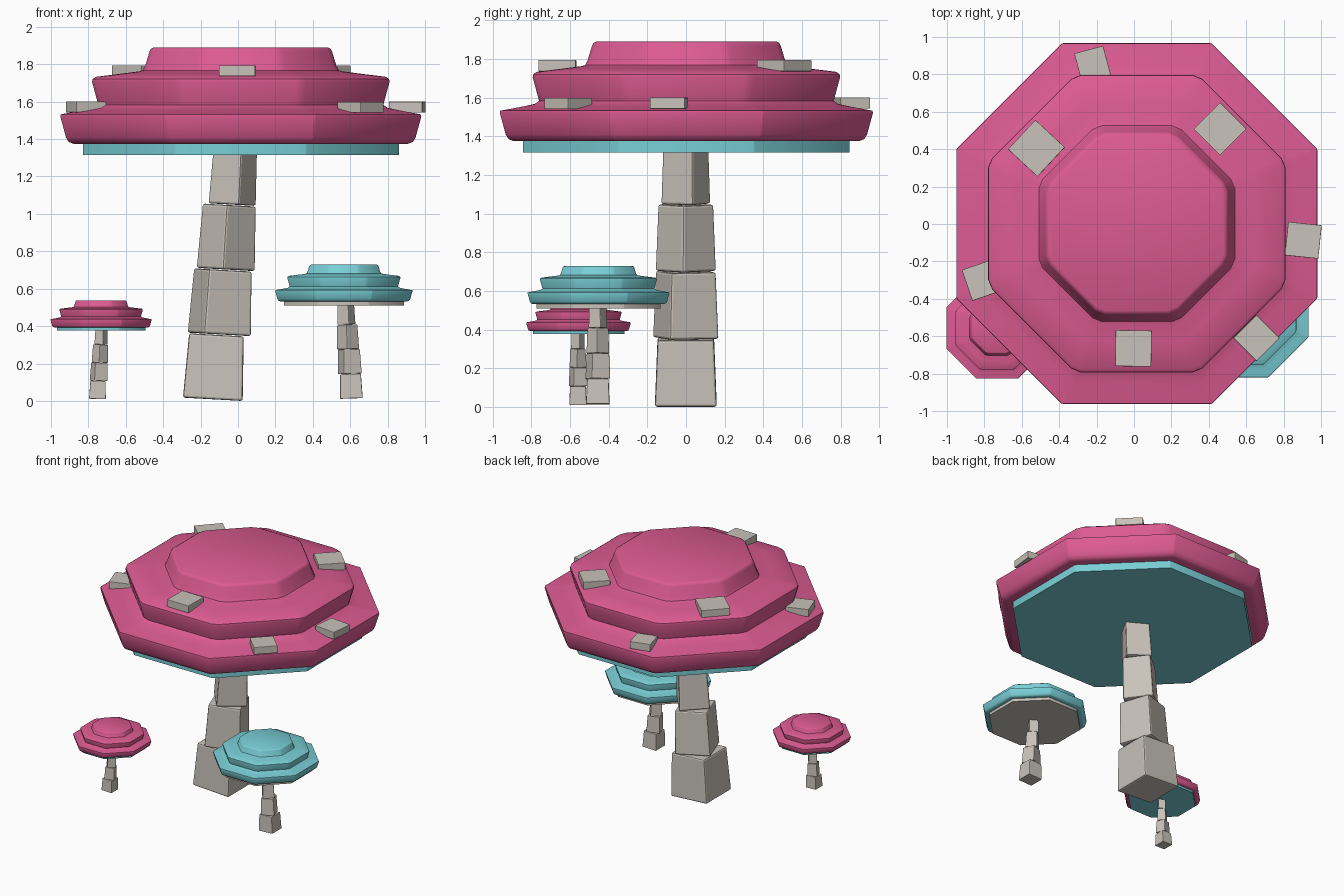
import bpy, bmesh, math
from mathutils import Matrix, Vector

if "Cube" in bpy.data.objects:
    bpy.data.objects.remove(bpy.data.objects["Cube"])


def material(name, rgb):
    m = bpy.data.materials.new(name)
    m.diffuse_color = (*rgb, 1.0)
    m.use_nodes = True
    m.node_tree.nodes["Principled BSDF"].inputs["Base Color"].default_value = m.diffuse_color
    return m


PINK = material("pink", (0.72, 0.105, 0.29))
TEAL = material("teal", (0.19, 0.62, 0.67))
STONE = material("pale_stone", (0.58, 0.54, 0.49))


def make_object(name, bm, mat, smooth_angle=None):
    bmesh.ops.recalc_face_normals(bm, faces=bm.faces[:])
    mesh = bpy.data.meshes.new(name)
    bm.to_mesh(mesh)
    bm.free()
    mesh.materials.append(mat)
    if smooth_angle:
        for p in mesh.polygons:
            p.use_smooth = True
        mesh.set_sharp_from_angle(angle=math.radians(smooth_angle))
    obj = bpy.data.objects.new(name, mesh)
    bpy.context.collection.objects.link(obj)
    return obj


def octagon_ring(bm, apothem, z, cut):
    """Octagon with flats on the axes; each corner is clipped by a small cut."""
    r = apothem / math.cos(math.pi / 8)
    pts = [Vector((r * math.cos(a), r * math.sin(a), z))
           for a in (math.pi / 8 + i * math.pi / 4 for i in range(8))]
    ring = []
    for i, p in enumerate(pts):
        for q in (pts[i - 1], pts[(i + 1) % 8]):
            ring.append(bm.verts.new(p + (q - p).normalized() * cut))
    return ring


def octagon_lathe(name, profile, mat, loc, s):
    """Stack octagon rings through (apothem, z, corner cut) and cap both ends."""
    bm = bmesh.new()
    rings = [octagon_ring(bm, *p) for p in profile]
    for a, b in zip(rings, rings[1:]):
        n = len(a)
        for i in range(n):
            j = (i + 1) % n
            bm.faces.new((a[i], a[j], b[j], b[i]))
    bm.faces.new(rings[0])
    bm.faces.new(rings[-1])
    bm.transform(Matrix.Translation(loc) @ Matrix.Scale(s, 4))
    return make_object(name, bm, mat, 40)


def block(name, size, top, height, matrix, bevel):
    """Slightly tapered stone block."""
    bm = bmesh.new()
    bmesh.ops.create_cube(bm, size=1.0)
    for v in bm.verts:
        k = size * (top if v.co.z > 0 else 2 - top)
        v.co = Vector((v.co.x * k, v.co.y * k, v.co.z * height))
    bmesh.ops.bevel(bm, geom=bm.edges[:], offset=bevel, segments=2,
                    profile=0.5, affect='EDGES')
    bm.transform(matrix)
    return make_object(name, bm, STONE)


# Three-tiered cap outline: (apothem, z, corner cut)
CAP = [
    (0.895, 1.375, .01), (0.92, 1.385, .01), (0.935, 1.41, .01),
    (0.965, 1.52, .006), (0.963, 1.532, .006), (0.85, 1.553, .01),
    (0.785, 1.567, .02), (0.762, 1.583, .03),
    (0.795, 1.705, .03), (0.793, 1.720, .03), (0.775, 1.733, .03),
    (0.63, 1.751, .03), (0.545, 1.762, .03), (0.524, 1.768, .03),
    (0.51, 1.795, .03), (0.488, 1.868, .03), (0.481, 1.882, .03),
    (0.465, 1.89, .03),
]
GILL = [(0.845, 1.315, .004), (0.845, 1.385, .004)]


def mushroom(name, x, y, z0, s, stem_x, step, tilt, cap_mat, gill_mat):
    loc = Vector((x, y, z0))
    octagon_lathe(name + "_cap", CAP, cap_mat, loc, s)
    octagon_lathe(name + "_gill_plate", GILL, gill_mat, loc, s)
    # Stem: four shrinking blocks, each twisted a further 20 degrees
    for i in range(4):
        m = (Matrix.Translation((stem_x + step * i * s, y - 0.003, z0 + (0.181 + 0.347 * i) * s))
             @ Matrix.Rotation(math.radians(tilt), 4, 'Y')
             @ Matrix.Rotation(math.radians(20 * i), 4, 'Z')
             @ Matrix.Scale(s, 4))
        block(f"{name}_stem_block_{i + 1}", 0.306 * 0.842 ** i, 0.955, 0.345, m, 0.012)


mushroom("large_mushroom", 0.015, 0.002, 0.0, 1.0, -0.125, 0.0345, 3.2, PINK, TEAL)
mushroom("small_pink_mushroom", -0.732, -0.556, 0.008, 0.28, -0.750, 0.023, 2.0, PINK, TEAL)
mushroom("small_teal_mushroom", 0.566, -0.453, 0.010, 0.38, 0.604, -0.023, -2.0, TEAL, STONE)

# Square spots on the large cap: x, y, z, size, turn in degrees
SPOTS = [
    (-0.522, 0.405, 1.765, 0.215, 47), (0.46, 0.508, 1.765, 0.20, 45),
    (-0.003, -0.665, 1.765, 0.193, -1), (0.905, -0.087, 1.571, 0.18, -6),
    (0.655, -0.61, 1.57, 0.175, 45), (-0.81, -0.30, 1.572, 0.175, 19),
    (-0.222, 0.855, 1.572, 0.16, 15),
]
for n, (x, y, z, size, turn) in enumerate(SPOTS, 1):
    m = Matrix.Translation((x, y, z)) @ Matrix.Rotation(math.radians(turn), 4, 'Z')
    block(f"cap_spot_{n}", size, 1.0, 0.058, m, 0.003)
